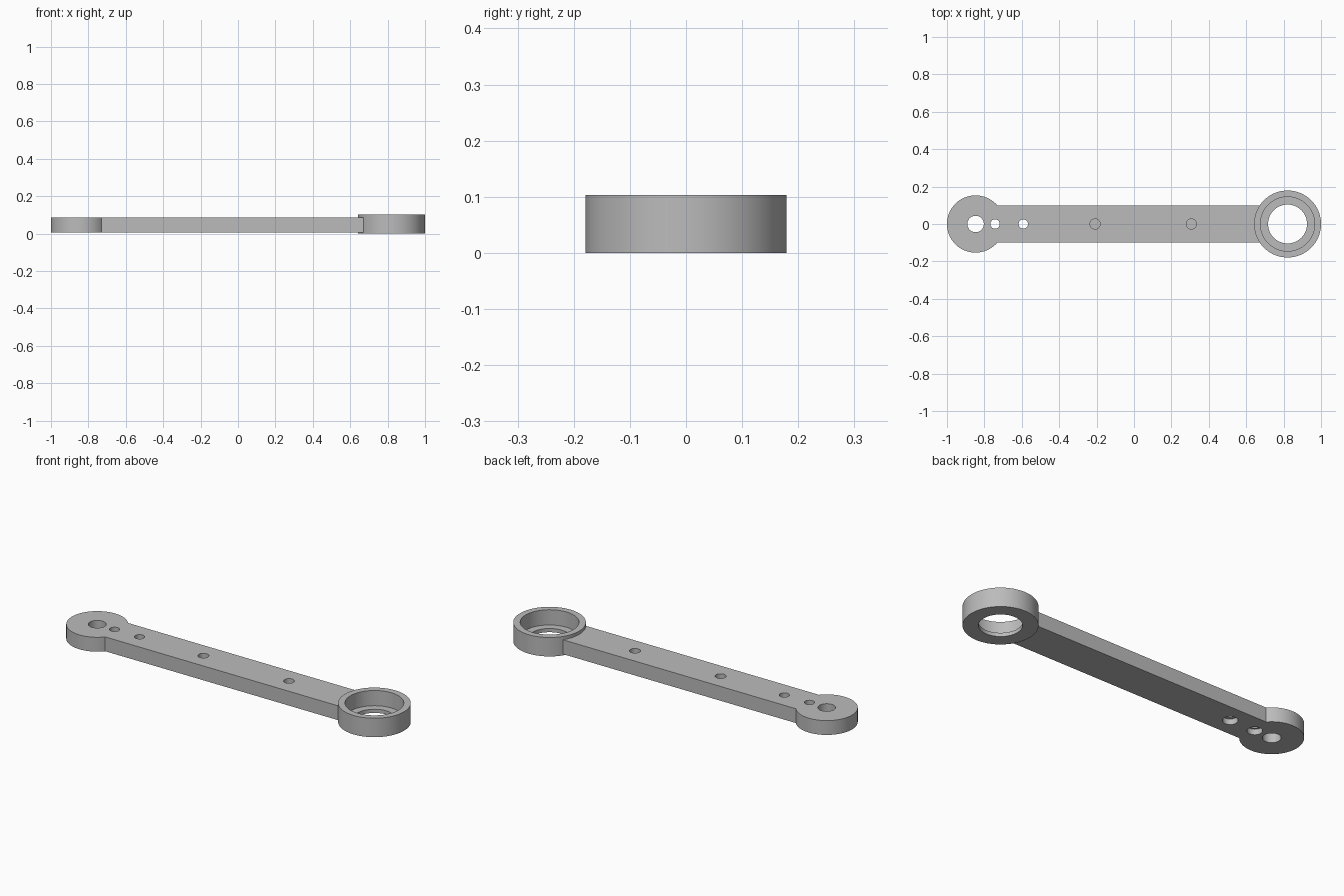
import bpy, bmesh, math

cube = bpy.data.objects.get("Cube")
if cube:
    bpy.data.objects.remove(cube, do_unlink=True)

grey = bpy.data.materials.new("machined grey")
grey.use_nodes = True
colour = (0.5, 0.5, 0.5, 1)
grey.diffuse_color = colour
grey.node_tree.nodes["Principled BSDF"].inputs["Base Color"].default_value = colour

PIN_X, PIN_R = -0.847, 0.153
RING_X, RING_R = 0.821, 0.179
BOTTOM, TOP, RING_TOP = 0.007, 0.085, 0.103


def add_object(name, bm):
    bmesh.ops.recalc_face_normals(bm, faces=bm.faces)
    mesh = bpy.data.meshes.new(name)
    bm.to_mesh(mesh)
    bm.free()
    mesh.materials.append(grey)
    obj = bpy.data.objects.new(name, mesh)
    bpy.context.collection.objects.link(obj)
    return obj


def lathe(name, x, profile, closed=False, sides=96):
    """Spin a list of (radius, z) points about a vertical axis at x."""
    bm = bmesh.new()
    rings = [[bm.verts.new((x + r * math.cos(math.tau * i / sides),
                            r * math.sin(math.tau * i / sides), z))
              for i in range(sides)] for r, z in profile]
    pairs = list(zip(rings, rings[1:]))
    if closed:
        pairs.append((rings[-1], rings[0]))
    else:
        bm.faces.new(rings[0])
        bm.faces.new(rings[-1])
    for a, b in pairs:
        for i in range(sides):
            j = (i + 1) % sides
            bm.faces.new((a[i], a[j], b[j], b[i]))
    return add_object(name, bm)


def box(name, x0, x1, half_width, z0, z1):
    bm = bmesh.new()
    bmesh.ops.create_cube(bm, size=1)
    for v in bm.verts:
        v.co = ((x0 + x1) / 2 + v.co.x * (x1 - x0),
                v.co.y * 2 * half_width,
                (z0 + z1) / 2 + v.co.z * (z1 - z0))
    return add_object(name, bm)


def combine(target, tools, operation):
    """Apply a boolean with each helper, then discard the helpers."""
    for tool in tools:
        tool.hide_render = True
        mod = target.modifiers.new(tool.name, "BOOLEAN")
        mod.operation = operation
        mod.solver = "EXACT"
        mod.object = tool
    graph = bpy.context.evaluated_depsgraph_get()
    mesh = bpy.data.meshes.new_from_object(target.evaluated_get(graph))
    target.modifiers.clear()
    target.data = mesh
    for tool in tools:
        bpy.data.objects.remove(tool, do_unlink=True)


# Flat arm with a rounded pin end
arm = box("arm", PIN_X, 0.72, 0.099, BOTTOM, TOP)
pin_end = lathe("pin_end", PIN_X, [(PIN_R, BOTTOM), (PIN_R, TOP)])
combine(arm, [pin_end], "UNION")

# Pivot hole, counterbored screw holes, blind holes and the ring seat
cutters = [lathe("pivot_hole", PIN_X, [(0.044, -0.1), (0.044, 0.2)]),
           lathe("ring_seat", RING_X, [(0.16, -0.1), (0.16, 0.2)])]
for x in (-0.743, -0.592):
    cutters.append(lathe("screw_hole", x, [(0.037, -0.1), (0.037, 0.037),
                                           (0.025, 0.037), (0.025, 0.2)], sides=48))
for x in (-0.208, 0.307):
    cutters.append(lathe("blind_hole", x, [(0.027, 0.025), (0.027, 0.2)], sides=48))
combine(arm, cutters, "DIFFERENCE")

# Bearing ring with a stepped bore
ring = lathe("bearing_ring", RING_X,
             [(RING_R, 0), (RING_R, RING_TOP), (0.145, RING_TOP),
              (0.145, 0.02), (0.104, 0.02), (0.104, 0)], closed=True)

for obj in (arm, ring):
    bpy.ops.object.select_all(action="DESELECT")
    obj.select_set(True)
    bpy.context.view_layer.objects.active = obj
    bpy.ops.object.shade_smooth_by_angle(angle=math.radians(30))
